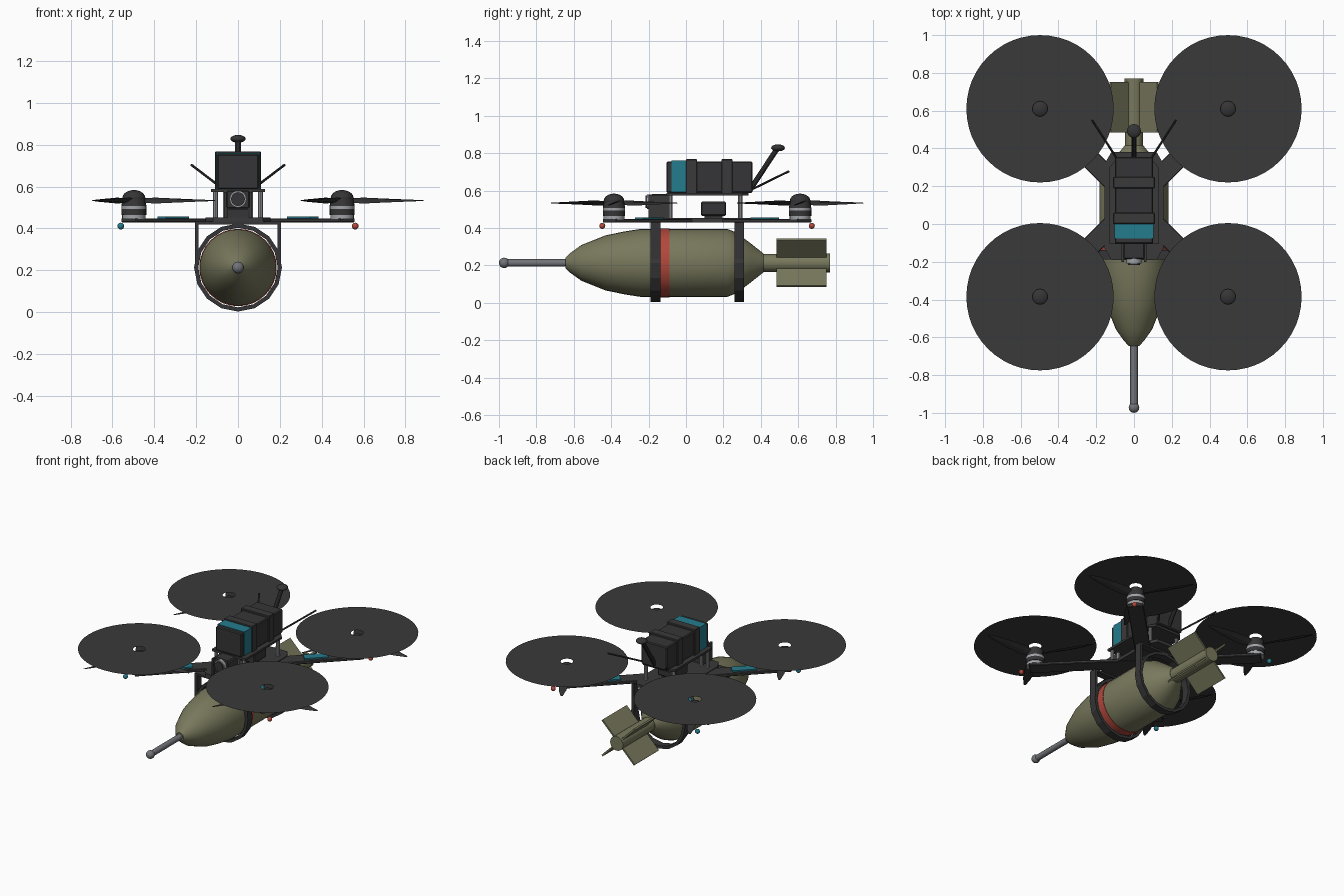
import bpy, bmesh, math
from mathutils import Vector, Matrix

if "Cube" in bpy.data.objects:
    bpy.data.objects.remove(bpy.data.objects["Cube"])

def mat(name, c):
    m = bpy.data.materials.new(name)
    m.diffuse_color = (*c, 1)
    m.use_nodes = True
    m.node_tree.nodes["Principled BSDF"].inputs["Base Color"].default_value = m.diffuse_color
    return m

BLACK = mat("carbon_black", (0.042, 0.042, 0.044))
DARK = mat("dark_plastic", (0.036, 0.036, 0.038))
OLIVE = mat("olive_paint", (0.19, 0.19, 0.11))
RED = mat("red_paint", (0.45, 0.065, 0.045))
TEAL = mat("teal_paint", (0.018, 0.2, 0.27))
SILVER = mat("silver_metal", (0.36, 0.37, 0.39))
STEEL = mat("grey_steel", (0.17, 0.175, 0.19))

def finish(name, bm, m, smooth=False):
    bmesh.ops.recalc_face_normals(bm, faces=bm.faces)
    me = bpy.data.meshes.new(name)
    bm.to_mesh(me)
    bm.free()
    me.materials.append(m)
    ob = bpy.data.objects.new(name, me)
    bpy.context.collection.objects.link(ob)
    if smooth:
        bpy.ops.object.select_all(action='DESELECT')
        ob.select_set(True)
        bpy.context.view_layer.objects.active = ob
        bpy.ops.object.shade_smooth_by_angle(angle=math.radians(35))
    return ob

def box(name, lo, hi, m, bevel=0.0, rot=None):
    """Box between two corners, optionally bevelled and then transformed."""
    bm = bmesh.new()
    lo, hi = Vector(lo), Vector(hi)
    bmesh.ops.create_cube(bm, size=1, matrix=Matrix.Translation((lo + hi) / 2) @ Matrix.Diagonal((*(hi - lo), 1)))
    if bevel:
        bmesh.ops.bevel(bm, geom=bm.edges[:], offset=bevel, segments=1, affect='EDGES')
    if rot:
        bm.transform(rot)
    return finish(name, bm, m)

def rod(name, a, b, r, m, n=12, r2=None):
    a, b = Vector(a), Vector(b)
    bm = bmesh.new()
    M = Matrix.Translation((a + b) / 2) @ (b - a).to_track_quat('Z', 'Y').to_matrix().to_4x4()
    bmesh.ops.create_cone(bm, cap_ends=True, segments=n, radius1=r, radius2=r if r2 is None else r2,
                          depth=(b - a).length, matrix=M)
    return finish(name, bm, m, True)

def ball(name, c, r, m, sz=1):
    bm = bmesh.new()
    bmesh.ops.create_uvsphere(bm, u_segments=16, v_segments=10, radius=r,
                              matrix=Matrix.Translation(c) @ Matrix.Diagonal((1, 1, sz, 1)))
    return finish(name, bm, m, True)

def lathe_y(name, prof, z, m, n=32, closed=False, smooth=True):
    """Revolve (y, radius) points around the y axis at height z."""
    bm = bmesh.new()
    rings = [[bm.verts.new((r * math.cos(2 * math.pi * i / n), y, z + r * math.sin(2 * math.pi * i / n)))
              for i in range(n)] for y, r in prof]
    pairs = list(zip(rings, rings[1:] + rings[:1])) if closed else list(zip(rings, rings[1:]))
    for a, b in pairs:
        for i in range(n):
            j = (i + 1) % n
            bm.faces.new((a[i], a[j], b[j], b[i]))
    if not closed:
        bm.faces.new(rings[0])
        bm.faces.new(rings[-1])
    return finish(name, bm, m, smooth)

def plate(name, pts, z0, z1, m):
    bm = bmesh.new()
    f = bm.faces.new([bm.verts.new((x, y, z0)) for x, y in pts])
    up = bmesh.ops.extrude_face_region(bm, geom=[f])
    bmesh.ops.translate(bm, verts=[v for v in up['geom'] if isinstance(v, bmesh.types.BMVert)], vec=(0, 0, z1 - z0))
    return finish(name, bm, m)

AX = 0.213   # height of the body axis
CY = 0.1125  # centre of the cross frame

# Slung body with tail tube, fins and nose rod
lathe_y("payload_body", [(-.645, .028), (-.62, .052), (-.56, .095), (-.43, .147), (-.33, .168), (-.24, .182),
                         (.22, .182), (.27, .162), (.345, .105), (.415, .05)], AX, OLIVE)
lathe_y("red_band", [(-.137, .181), (-.137, .185), (-.088, .185), (-.088, .181)], AX, RED, closed=True)
rod("tail_tube", (0, .41, AX), (0, .752, AX), .048, OLIVE, 20)
rod("tail_cap", (0, .75, AX), (0, .77, AX), .05, OLIVE, 20)
for k in range(4):
    R = Matrix.Translation((0, 0, AX)) @ Matrix.Rotation(math.radians(45 + 90 * k), 4, 'Y')
    box(f"tail_fin_{k+1}", (.03, .485, -.006), (.177, .752, .006), OLIVE, rot=R)
rod("nose_rod", (0, -.97, AX), (0, -.64, AX), .02, STEEL, 12)
ball("nose_rod_tip", (0, -.972, AX), .028, STEEL)

# Carrying hoops hung from the frame
for label, y in (("front", -.163), ("rear", .284)):
    a, b = y - .026, y + .026
    lathe_y(f"{label}_hoop", [(a, .19), (a, .21), (b, .21), (b, .19)], AX, DARK, 16, True, False)
    for s in (-1, 1):
        box(f"{label}_hoop_hanger_{'L' if s < 0 else 'R'}", (s * .197 - .009, a, AX - .02),
            (s * .197 + .009, b, .432), DARK)
    box(f"{label}_hoop_crossbar", (-.206, a, .418), (.206, b, .432), DARK)

# Frame plates
plate("bottom_plate", [(-.155, -.13), (-.12, -.19), (.12, -.19), (.155, -.13), (.155, .32), (.12, .38),
                       (-.12, .38), (-.155, .32)], .43, .452, BLACK)
plate("top_plate", [(-.13, -.105), (.13, -.105), (.13, .3), (.1, .335), (-.1, .335), (-.13, .3)], .573, .588, BLACK)
for s in (-1, 1):
    for x, y in ((.108, -.085), (.06, -.085), (.108, .29), (.06, .29)):
        if (x > .1) == (y > 0):
            rod("standoff", (s * x, y, .45), (s * x, y, .575), .012, SILVER, 10)
    rod("side_standoff", (s * .108, -.085, .45), (s * .108, -.085, .575), .012, SILVER, 10)

# Flight electronics and front camera
box("electronics_stack", (-.07, .08, .465), (.07, .215, .54), DARK, .006)
box("electronics_foot", (-.05, .1, .45), (.05, .195, .466), DARK)
box("camera_body", (-.055, -.185, .495), (.055, -.09, .582), DARK, .006)
box("camera_base", (-.05, -.19, .45), (.05, -.1, .49), DARK)
for s in (-1, 1):
    box("camera_side_plate", (s * .06 - .006, -.2, .45), (s * .06 + .006, -.095, .575), BLACK)
rod("camera_barrel", (0, -.18, .54), (0, -.208, .54), .04, SILVER, 20)
rod("camera_lens", (0, -.2, .54), (0, -.216, .54), .033, DARK, 20)

# Battery, label sleeve and straps
box("battery", (-.1, -.105, .588), (.1, .355, .755), DARK, .006)
box("battery_label", (-.1035, -.078, .592), (.1035, .004, .7595), TEAL)
for y in (.03, .219):
    box("battery_strap", (-.11, y - .03, .58), (.11, y + .03, .768), BLACK, .004)

# Antennas and mast
for s in (-1, 1):
    rod("antenna", (s * .08, .33, .595), (s * .222, .55, .703), .006, DARK, 8)
rod("mast", (0, .34, .6), (0, .485, .82), .014, DARK, 10)
ball("mast_puck", (0, .492, .828), .037, DARK, .5)

def rotor_blades(name, cx, cy, z):
    """Three twisted tapered blades."""
    bm = bmesh.new()
    for k in range(3):
        M = Matrix.Translation((cx, cy, z)) @ Matrix.Rotation(math.radians(120 * k), 4, 'Z')
        prev = None
        for r, c, p in ((.02, .036, 28), (.1, .07, 24), (.2, .066, 17), (.31, .048, 12), (.388, .014, 8)):
            p = math.radians(p)
            dy, dz = c / 2 * math.cos(p), c / 2 * math.sin(p)
            t = .005 if r < .38 else .002
            ring = [bm.verts.new(M @ Vector(v)) for v in ((r, -dy, -dz), (r, 0, t), (r, dy, dz), (r, 0, -t))]
            if prev:
                for i in range(4):
                    bm.faces.new((prev[i], prev[(i + 1) % 4], ring[(i + 1) % 4], ring[i]))
            else:
                bm.faces.new(ring)
            prev = ring
        bm.faces.new(prev)
    return finish(name, bm, DARK)

def spin_disc(name, cx, cy, z, r0, r1, n=48):
    """Flat ring showing the swept area."""
    bm = bmesh.new()
    rings = [[bm.verts.new((cx + r * math.cos(2 * math.pi * i / n), cy + r * math.sin(2 * math.pi * i / n), z))
              for i in range(n)] for r in (r0, r1)]
    for i in range(n):
        j = (i + 1) % n
        bm.faces.new((rings[0][i], rings[1][i], rings[1][j], rings[0][j]))
    return finish(name, bm, BLACK)

# Four arms with motors, rotors and lights
for sx in (-1, 1):
    for sy in (-1, 1):
        tag = f"{'front' if sy < 0 else 'rear'}_{'left' if sx < 0 else 'right'}"
        cx, cy = sx * .4975, CY + sy * .4975
        R = Matrix.Translation((0, CY, 0)) @ Matrix.Rotation(math.atan2(sy, sx), 4, 'Z')
        box(f"{tag}_arm", (.05, -.052, .428), (.74, .052, .448), BLACK, .004, R)
        box(f"{tag}_arm_plate", (.36, -.03, .447), (.515, .03, .457), TEAL, 0, R)
        rod(f"{tag}_motor_base", (cx, cy, .445), (cx, cy, .464), .056, SILVER, 20)
        rod(f"{tag}_motor_coil", (cx, cy, .464), (cx, cy, .492), .06, DARK, 20)
        rod(f"{tag}_motor_ring", (cx, cy, .492), (cx, cy, .507), .06, SILVER, 20)
        rod(f"{tag}_motor_bell", (cx, cy, .507), (cx, cy, .548), .06, DARK, 20, .052)
        ball(f"{tag}_hub_cap", (cx, cy, .545), .055, DARK, .7)
        rotor_blades(f"{tag}_blades", cx, cy, .533)
        spin_disc(f"{tag}_spin_disc", cx, cy, .596, .04, .39)
        ball(f"{tag}_light", (sx * .56, CY + sy * .56, .411), .016, RED if sx > 0 else TEAL)
